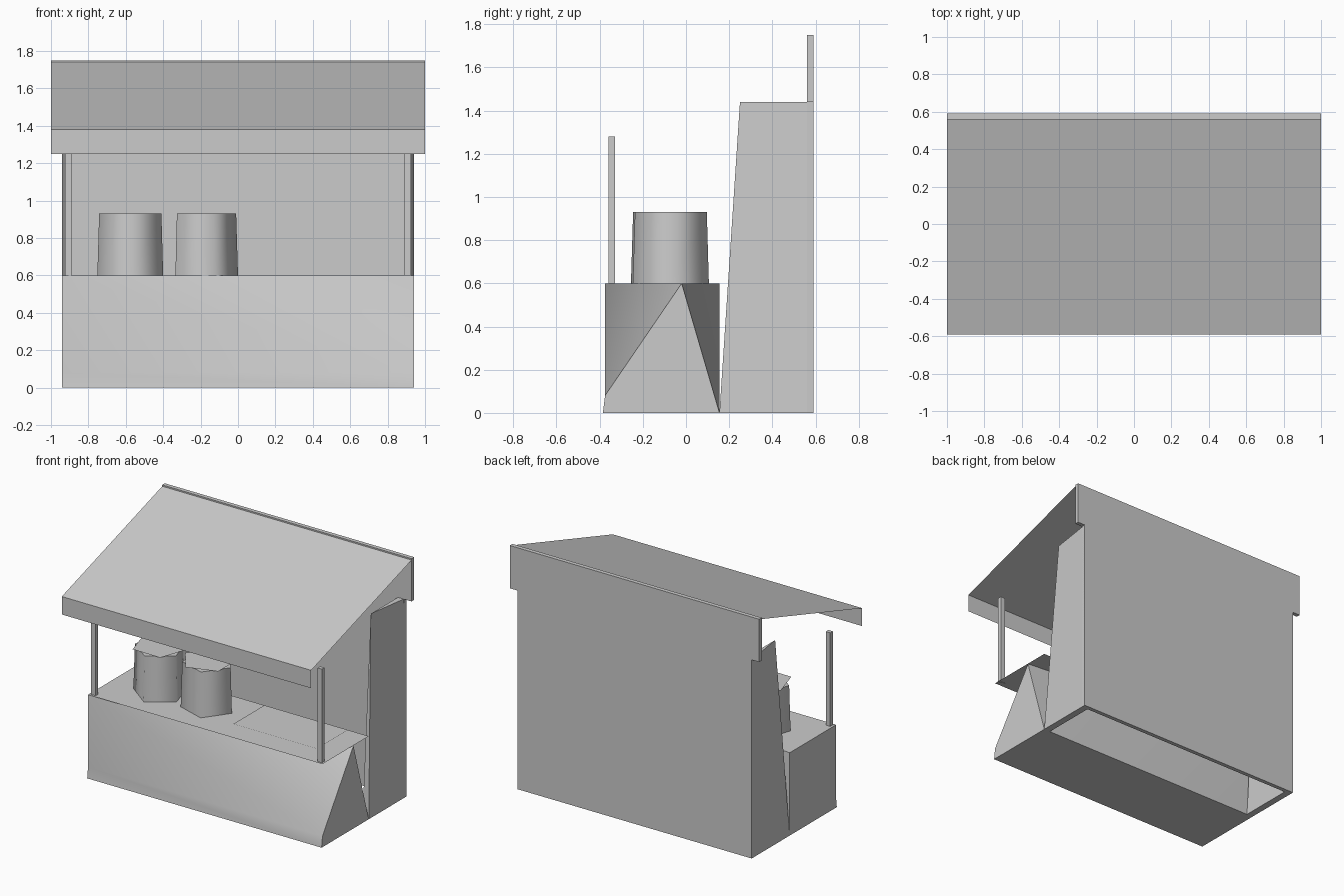
import bpy
import bmesh
import math

if "Cube" in bpy.data.objects:
    bpy.data.objects.remove(bpy.data.objects["Cube"], do_unlink=True)

grey = bpy.data.materials.new("plain grey")
grey.use_nodes = True
colour = (0.6, 0.6, 0.6, 1)
grey.diffuse_color = colour
grey.node_tree.nodes["Principled BSDF"].inputs["Base Color"].default_value = colour


def build(name, verts, faces, smooth=None, closed=True):
    """Make one mesh object, with optional smoothing below an angle in degrees."""
    mesh = bpy.data.meshes.new(name)
    mesh.from_pydata(verts, [], faces)
    if closed:
        bm = bmesh.new()
        bm.from_mesh(mesh)
        bmesh.ops.recalc_face_normals(bm, faces=bm.faces)
        bm.to_mesh(mesh)
        bm.free()
    mesh.materials.append(grey)
    obj = bpy.data.objects.new(name, mesh)
    bpy.context.collection.objects.link(obj)
    if smooth:
        bpy.ops.object.select_all(action="DESELECT")
        obj.select_set(True)
        bpy.context.view_layer.objects.active = obj
        bpy.ops.object.shade_smooth_by_angle(angle=math.radians(smooth))
    return obj


HEXA = [(0, 1, 2, 3), (4, 5, 6, 7), (0, 1, 5, 4),
        (1, 2, 6, 5), (2, 3, 7, 6), (3, 0, 4, 7)]


def box(name, x0, x1, y0, y1, z0, z1):
    verts = [(x, y, z) for z in (z0, z1)
             for x, y in ((x0, y0), (x1, y0), (x1, y1), (x0, y1))]
    return build(name, verts, HEXA)


def sheet(name, x0, x1, y0, y1, z):
    verts = [(x0, y0, z), (x1, y0, z), (x1, y1, z), (x0, y1, z)]
    return build(name, verts, [(0, 1, 2, 3)], closed=False)


def ring(cx, cy, z, radius, turn, sides):
    return [(cx + radius * math.cos(turn + i * math.tau / sides),
             cy + radius * math.sin(turn + i * math.tau / sides), z)
            for i in range(sides)]


W = 0.94               # half width of the body
FRONT, BACK = -0.375, 0.155
TOP = 0.6              # counter height

# Counter body: square at the right-hand end, folded to one point at the left
counter = [(-W, FRONT, TOP), (-W, FRONT, 0.08), (-W, FRONT - 0.01, 0),
           (W, FRONT - 0.01, 0), (W, FRONT, 0.08), (W, -0.02, TOP),
           (W, BACK, 0), (-W, BACK, 0), (-W, BACK, TOP)]
build("counter_body", counter,
      [(0, 1, 4), (0, 4, 5), (1, 2, 3, 4), (3, 6, 5, 4), (6, 7, 8),
       (6, 8, 5), (0, 8, 7, 2, 1), (2, 7, 6, 3), (0, 5, 8)], smooth=40)
sheet("counter_top", -W, W, FRONT, BACK, TOP + 0.002)
sheet("serving_mat", 0.11, 0.78, -0.21, 0.145, TOP + 0.008)

# Back wall and the board along the ridge
box("back_wall", -W, W, 0.56, 0.59, 0, 1.44)
box("ridge_board", -1, 1, 0.56, 0.59, 1.44, 1.75)

# Side walls, whose front edge narrows to a point at the top, and roof posts
for side, s in (("left", 1), ("right", -1)):
    wall = [(s * 0.89, BACK, 0), (s * W, BACK, 0), (s * W, 0.588, 0),
            (s * 0.89, 0.588, 0), (s * 0.89, 0.25, 1.44),
            (s * W, 0.588, 1.44), (s * 0.89, 0.588, 1.44)]
    build(side + "_side_wall", wall,
          [(0, 1, 2, 3), (0, 1, 4), (1, 2, 5, 4), (2, 3, 6, 5),
           (3, 0, 4, 6), (4, 5, 6)])
    x0, x1 = sorted((s * 0.89, s * 0.925))
    box(side + "_post", x0, x1, -0.36, -0.33, TOP, 1.28)

# Thin sloping roof with a hanging front edge
profile = [(0.56, 1.74), (-0.59, 1.38), (-0.59, 1.25)]
roof = [(x, y, z) for y, z in profile for x in (-1, 1)]
build("roof_slope", roof[:4], [(0, 2, 3, 1)], closed=False)
build("roof_fascia", roof[2:], [(0, 2, 3, 1)], closed=False)

# Two rough pots with flat lids
SIDES = 5
pots = (("first", -0.575, math.radians(-19)), ("second", -0.185, math.radians(-72)))
for label, cx, turn in pots:
    cy = -0.07
    body = ring(cx, cy, TOP, 0.185, turn, SIDES) + ring(cx, cy, 0.93, 0.175, turn, SIDES)
    walls = [(i, (i + 1) % SIDES, (i + 1) % SIDES + SIDES, i + SIDES)
             for i in range(SIDES)]
    build(label + "_pot", body,
          walls + [tuple(range(SIDES)), tuple(range(SIDES, 2 * SIDES))], smooth=80)
    build(label + "_lid", ring(cx, cy, 0.94, 0.19, turn + math.pi / SIDES, SIDES),
          [tuple(range(SIDES))], closed=False)
